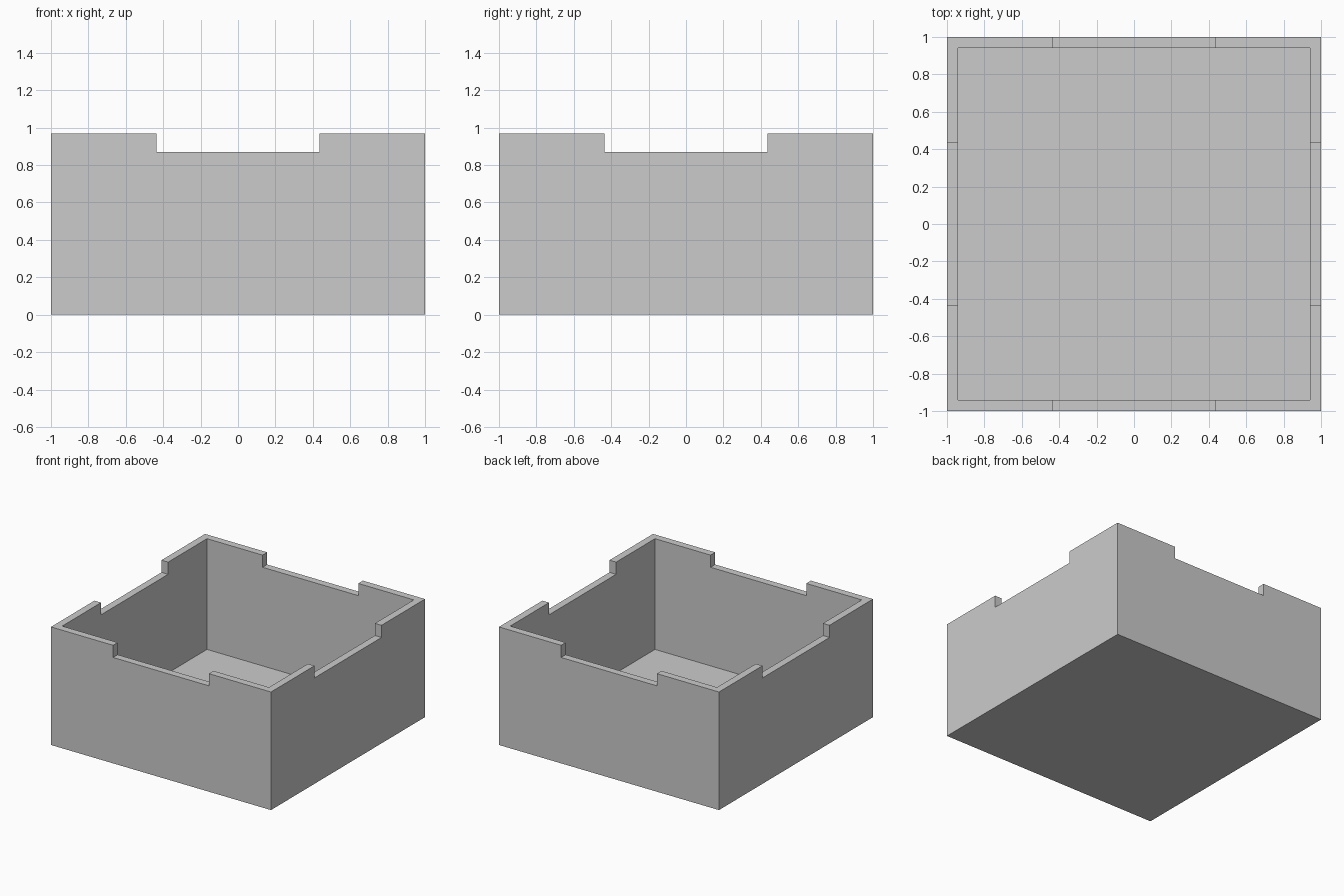
import bpy
import bmesh
from mathutils import Matrix, Vector

cube = bpy.data.objects.get("Cube")
if cube:
    bpy.data.objects.remove(cube)

SIZE, HEIGHT, WALL = 2.0, 0.97, 0.06
NOTCH_WIDTH, NOTCH_DEPTH = 0.87, 0.10

grey = bpy.data.materials.new("plain grey")
grey.use_nodes = True
colour = (0.6, 0.6, 0.6, 1)
grey.diffuse_color = colour
grey.node_tree.nodes["Principled BSDF"].inputs["Base Color"].default_value = colour


def block(name, size, centre):
    """Axis-aligned box object."""
    bm = bmesh.new()
    bmesh.ops.create_cube(
        bm, size=1, matrix=Matrix.Translation(centre) @ Matrix.Diagonal((*size, 1)))
    mesh = bpy.data.meshes.new(name)
    bm.to_mesh(mesh)
    bm.free()
    mesh.materials.append(grey)
    obj = bpy.data.objects.new(name, mesh)
    bpy.context.collection.objects.link(obj)
    return obj


def cut(target, cutter):
    """Subtract a hidden cutter from the target."""
    mod = target.modifiers.new(cutter.name, "BOOLEAN")
    mod.operation = "DIFFERENCE"
    mod.solver = "EXACT"
    mod.object = cutter
    bpy.context.view_layer.objects.active = target
    bpy.ops.object.modifier_apply(modifier=mod.name)
    bpy.data.objects.remove(cutter)


# Solid tray body
tray = block("open_tray", (SIZE, SIZE, HEIGHT), Vector((0, 0, HEIGHT / 2)))

# Hollow interior, leaving walls and a floor
inner = SIZE - 2 * WALL
cut(tray, block("interior_cutter", (inner, inner, HEIGHT),
                Vector((0, 0, WALL + HEIGHT / 2))))

# Rim notches, one pair of opposite walls at a time
for name, size in (("side_notch_cutter", (SIZE + 1, NOTCH_WIDTH, 2 * NOTCH_DEPTH)),
                   ("front_notch_cutter", (NOTCH_WIDTH, SIZE + 1, 2 * NOTCH_DEPTH))):
    cut(tray, block(name, size, Vector((0, 0, HEIGHT))))
